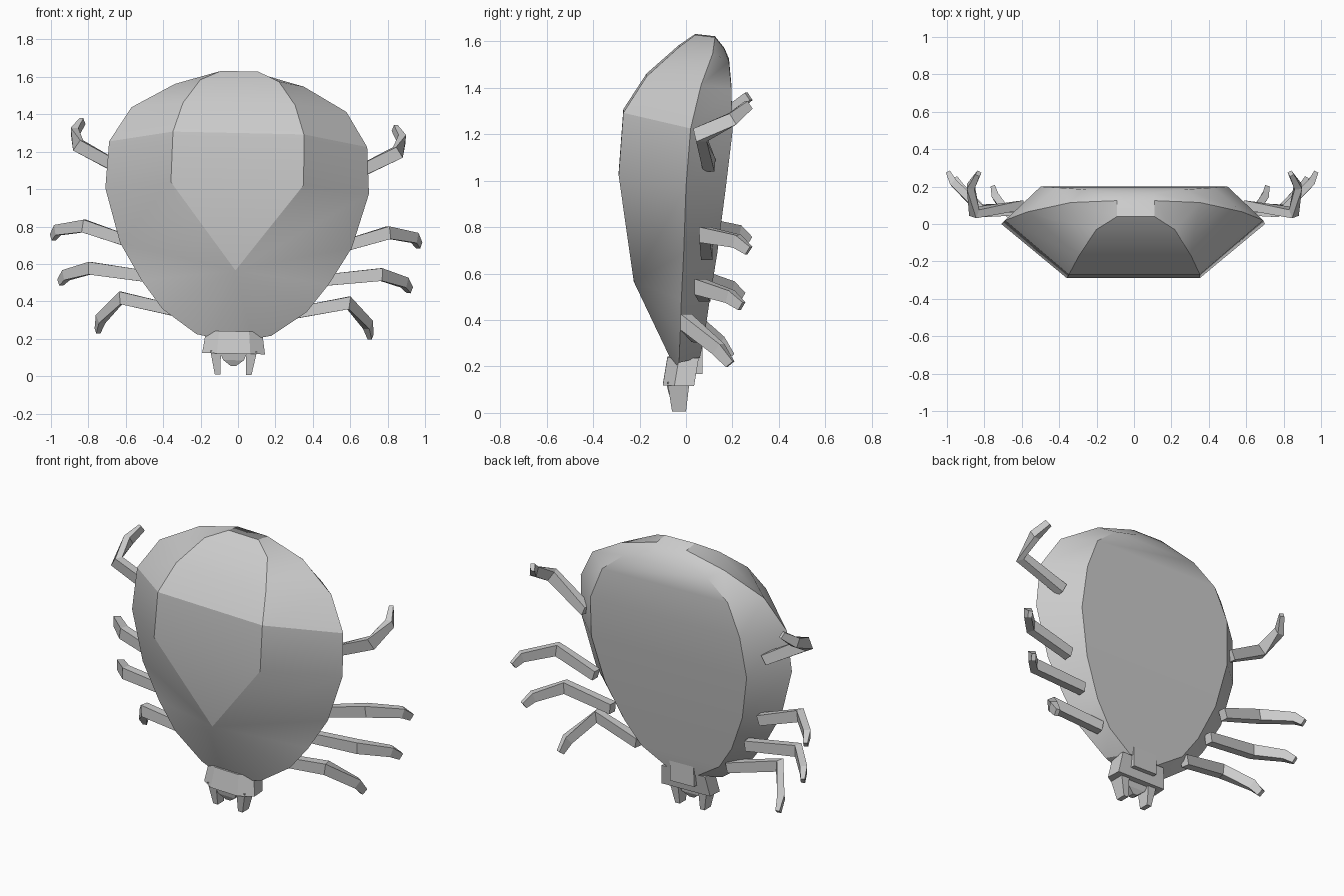
import bpy
import bmesh
from math import radians
from mathutils import Matrix, Vector

cube = bpy.data.objects.get("Cube")
if cube:
    bpy.data.objects.remove(cube, do_unlink=True)

# The whole animal leans slightly to one side
PIVOT = Vector((0, 0, 1.2))
LEAN = (Matrix.Translation(PIVOT) @ Matrix.Rotation(radians(1.25), 4, 'Y')
        @ Matrix.Translation(-PIVOT))


def loft(name, rings, mirror=False):
    """Skin a list of equal-length closed rings and cap both ends."""
    bm = bmesh.new()
    loops = [[bm.verts.new(p) for p in ring] for ring in rings]
    count = len(loops[0])
    for a, b in zip(loops, loops[1:]):
        for i in range(count):
            j = (i + 1) % count
            bm.faces.new((a[i], a[j], b[j], b[i]))
    bm.faces.new(loops[0])
    bm.faces.new(loops[-1])
    bmesh.ops.remove_doubles(bm, verts=bm.verts, dist=0.0005)
    bmesh.ops.recalc_face_normals(bm, faces=bm.faces)
    mesh = bpy.data.meshes.new(name)
    bm.to_mesh(mesh)
    bm.free()
    obj = bpy.data.objects.new(name, mesh)
    bpy.context.collection.objects.link(obj)
    obj.matrix_world = LEAN
    if mirror:
        obj.modifiers.new("Mirror", 'MIRROR')
    return obj


def symmetric(half):
    """Close a ring from its +x half by reflecting it."""
    return half + [(-x, y, z) for x, y, z in reversed(half)]


def slab(x0, x1, y0, y1, z):
    return [(x0, y0, z), (x1, y0, z), (x1, y1, z), (x0, y1, z)]


def leg(name, path, radii):
    """Sweep a rectangular section along a jointed path."""
    pts = [Vector(p) for p in path]
    rings = []
    for i, p in enumerate(pts):
        t = (pts[min(i + 1, len(pts) - 1)] - pts[max(i - 1, 0)]).normalized()
        side = t.cross(Vector((0, 0, 1))).normalized()
        up = side.cross(t)
        w, h = radii[i]
        rings.append([p + side * w * a + up * h * b
                      for a, b in ((-1, -1), (1, -1), (1, 1), (-1, 1))])
    return loft(name, rings, mirror=True)


# Body: rows from top to bottom, each as back edge, side ridge, belly edge
APEX = (0, -0.225, 0.565)
rows = [
    [(.10, .165, 1.57), (.10, .125, 1.62), (.10, .04, 1.63)],
    [(.28, .185, 1.52), (.345, .115, 1.555), (.21, -.03, 1.58)],
    [(.42, .195, 1.41), (.575, .065, 1.425), (.30, -.17, 1.455)],
    [(.50, .20, 1.22), (.69, .02, 1.24), (.35, -.27, 1.30)],
    [(.52, .17, .97), (.705, 0, .99), (.355, -.29, 1.03)],
    [(.46, .135, .70), (.62, -.01, .70), APEX],
    [(.36, .10, .48), (.50, -.02, .50), APEX],
    [(.26, .08, .34), (.385, -.025, .35), APEX],
    [(.10, .06, .24), (.20, -.03, .22), (.10, -.05, .20)],
]
body = loft("body", [symmetric(r) for r in rows])

# Neck and head
loft("neck", [slab(-.08, .08, -.04, .07, z) for z in (.17, .30)])
head_half = [(.145, .045), (.15, -.04), (.08, -.09)]
loft("head", [symmetric([(x * s, y - d, z) for x, y in head_half])
              for s, d, z in ((1, -.01, .24), (1.12, .01, .12))])

# Mouth wedge and the pair of feelers
loft("mouth", [slab(-.075, .075, -.085, .0, .13),
               slab(-.055, .055, -.075, -.005, .085),
               slab(-.015, .015, -.06, -.02, .055)])
loft("feeler", [slab(.068, .125, -.08, .015, .135),
                slab(.068, .098, -.06, .0, .007)], mirror=True)

# Four mirrored pairs of legs, from hip to claw
RADII = [(.025, .03), (.024, .034), (.02, .028), (.012, .02)]
legs = {
    "rear_leg": [(.60, .10, 1.08), (.855, .06, 1.215), (.875, .20, 1.285), (.835, .27, 1.345)],
    "upper_middle_leg": [(.55, .09, .70), (.815, .08, .785), (.955, .22, .76), (.98, .27, .72)],
    "lower_middle_leg": [(.45, .08, .52), (.78, .06, .56), (.905, .19, .52), (.935, .24, .48)],
    "front_leg": [(.30, .05, .34), (.61, .0, .405), (.715, .14, .29), (.73, .19, .225)],
}
for name, path in legs.items():
    leg(name, path, RADII)

# Soft bands on the body, crisp creases
bpy.ops.object.select_all(action='DESELECT')
body.select_set(True)
bpy.context.view_layer.objects.active = body
bpy.ops.object.shade_smooth_by_angle(angle=radians(28))
